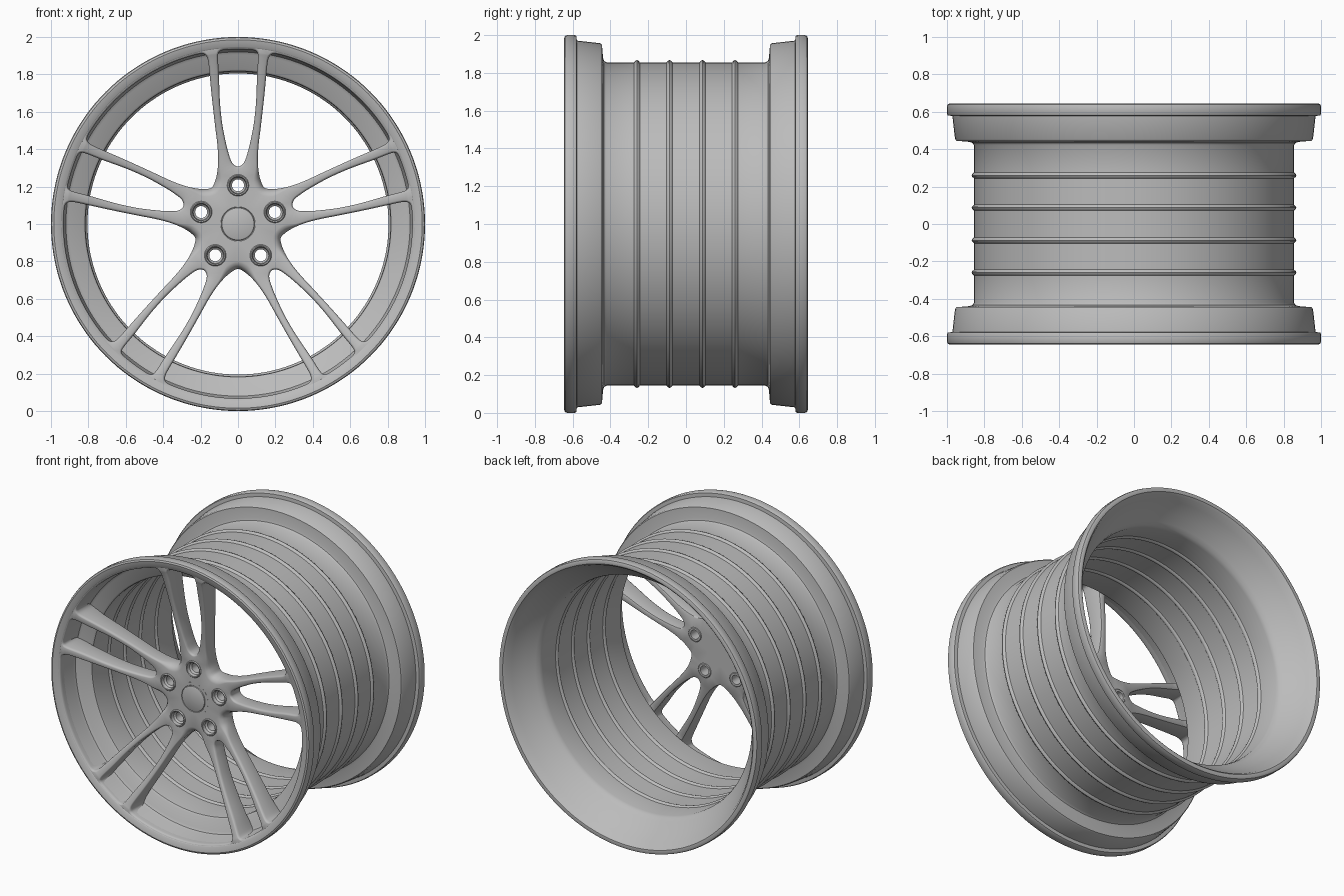
import bpy, bmesh, math
from math import sin, cos, pi, radians, hypot, atan2
from mathutils import Vector
from mathutils.geometry import delaunay_2d_cdt

if "Cube" in bpy.data.objects:
    bpy.data.objects.remove(bpy.data.objects["Cube"])

metal = bpy.data.materials.new("grey_metal")
metal.diffuse_color = (0.5, 0.5, 0.5, 1)
metal.use_nodes = True
metal.node_tree.nodes["Principled BSDF"].inputs["Base Color"].default_value = metal.diffuse_color
SPOKES = [radians(90 + 72 * k) for k in range(5)]


def smooth01(t):
    t = max(0.0, min(1.0, t))
    return t * t * (3 - 2 * t)


def make(name, verts, faces, angle=35):
    me = bpy.data.meshes.new(name)
    me.from_pydata(verts, [], faces)
    obj = bpy.data.objects.new(name, me)
    bpy.context.collection.objects.link(obj)
    bm = bmesh.new()
    bm.from_mesh(me)
    bmesh.ops.remove_doubles(bm, verts=bm.verts, dist=0.0003)
    bmesh.ops.recalc_face_normals(bm, faces=bm.faces)
    bm.to_mesh(me)
    bm.free()
    me.materials.append(metal)
    bpy.ops.object.select_all(action='DESELECT')
    obj.select_set(True)
    bpy.context.view_layer.objects.active = obj
    bpy.ops.object.shade_smooth_by_angle(angle=radians(angle))


def lathe(name, profile, seg, cx=0.0, cz=1.0):
    """Closed (radius, y) profile turned around an axis along y."""
    verts, faces, n = [], [], len(profile)
    for s in range(seg):
        a = 2 * pi * s / seg
        verts += [(cx + r * cos(a), y, cz + r * sin(a)) for r, y in profile]
        t = (s + 1) % seg
        for i in range(n):
            j = (i + 1) % n
            faces.append((s * n + i, s * n + j, t * n + j, t * n + i))
    make(name, verts, faces)


# Rim barrel: outer side with flanges and ribs, inner side with flares
def ribs(base, height, ys):
    out = []
    for y in ys:
        out += [(base, y - 0.016), (base + height * 0.75, y - 0.008), (base + height, y),
                (base + height * 0.75, y + 0.008), (base, y + 0.016)]
    return out


rib_y = [-0.26, -0.087, 0.087, 0.26]
shoulder = [(0.985, -0.645), (0.996, -0.64), (1.0, -0.628), (1.0, -0.588), (0.995, -0.58),
            (0.971, -0.578), (0.957, -0.455), (0.95, -0.445), (0.88, -0.439),
            (0.864, -0.434), (0.855, -0.42)]
outer = shoulder + ribs(0.855, 0.013, rib_y) + [(r, -y) for r, y in reversed(shoulder)]
back_flare = [(0.968, 0.643), (0.955, 0.63), (0.935, 0.59), (0.885, 0.52), (0.84, 0.465),
              (0.822, 0.445), (0.815, 0.42)]
front_flare = [(0.815, -0.43), (0.818, -0.446), (0.828, -0.455), (0.905, -0.472),
               (0.92, -0.482), (0.926, -0.5), (0.934, -0.618), (0.938, -0.63), (0.948, -0.638)]
inner = back_flare + list(reversed(ribs(0.815, -0.01, rib_y))) + front_flare
lathe("rim_barrel", outer + inner, 144)


# Spoke plate outline: smooth closed loops for the border and the windows
def curve_loop(points, sub=5):
    P, n = [Vector(p) for p in points], len(points)
    T = []
    for i in range(n):
        a, b, c = P[i - 1], P[i], P[(i + 1) % n]
        T.append((c - a) / ((b - a).length + (c - b).length))
    out = []
    for i in range(n):
        p, q, j = P[i], P[(i + 1) % n], (i + 1) % n
        d = (q - p).length
        for k in range(sub):
            t = k / sub
            out.append(p * (2 * t**3 - 3 * t * t + 1) + T[i] * d * (t**3 - 2 * t * t + t)
                       + q * (3 * t * t - 2 * t**3) + T[j] * d * (t**3 - t * t))
    return out


def circle(r, cx=0.0, cy=0.0, n=32):
    return [Vector((cx + r * cos(2 * pi * i / n), cy + r * sin(2 * pi * i / n)))
            for i in range(n)]


def window(edge, centre, r_out, n_arc):
    """edge: (radius, angle from the window centre), hub end first; mirrored."""
    last = edge[-1][1]
    arc = [(r_out, last * (1 - 2 * i / n_arc)) for i in range(1, n_arc)]
    full = edge + arc + [(r, -a) for r, a in reversed(edge) if abs(a) > 1e-6]
    return curve_loop([(r * cos(centre + a), r * sin(centre + a)) for r, a in full])


twin_edge = [(0, .307), (.03, .325), (.051, .38), (.066, .44), (.085, .54), (.097, .66),
             (.102, .8), (.107, .89), (.103, .917), (.088, .928)]
side_edge = [(.141, .194), (.125, .222), (.112, .27), (.106, .34), (.110, .42), (.122, .52),
             (.138, .66), (.150, .78), (.158, .86), (.166, .892), (.182, .908), (.21, .908)]
twin = [(hypot(u, v), atan2(u, v)) for u, v in twin_edge]
side = [(hypot(u, v), pi / 5 - atan2(u, v)) for u, v in side_edge]
side[0] = (0.24, 0.0)

loops = [(circle(0.956, n=144), 0.0, 0.0), (circle(0.1, n=48), 0.0, 0.0)]
for a in SPOKES:
    loops.append((window(twin, a, 0.933, 4), 0.011, 1.0))
    loops.append((window(side, a + pi / 5, 0.932, 10), 0.011, 1.0))
    loops.append((circle(0.05, 0.207 * cos(a), 0.207 * sin(a)), 0.0, 0.0))


# Dish of the plate: the hub sits deeper than the rim
def front(r):
    return -0.49 - 0.144 * max(0.0, min(1.0, (r - 0.22) / 0.70)) ** 1.5


def back(r):
    return -0.38 - 0.08 * max(0.0, min(1.0, (r - 0.25) / 0.56))


def hub_shoulder(p):
    """1 at the hub end of a window between two spokes, 0 elsewhere."""
    a = abs((atan2(p.y, p.x) - pi / 2 + pi / 5) % (2 * pi / 5) - pi / 5)
    return smooth01((a - 0.25) / 0.25) * smooth01((0.36 - p.length) / 0.1)


def offset(pts, dist):
    """Move loop points outwards from the loop (into the metal)."""
    res = []
    for i, p in enumerate(pts):
        t = (pts[(i + 1) % len(pts)] - pts[i - 1]).normalized()
        res.append(p + Vector((t.y, -t.x)) * dist[i])
    return res


verts, faces, caps = [], [], ([], [])
for pts, inset, bev in loops:
    if sum(p.cross(q) for p, q in zip(pts, pts[1:] + pts[:1])) < 0:
        pts = pts[::-1]
    w = [hub_shoulder(p) * bev for p in pts]
    f_in = [inset + 0.03 * k for k in w]
    f_dep = [(0.018 + 0.035 * k) * bev for k in w]
    rings = []
    for s, d in ((1, 0), (0.55, 0.12), (0.2, 0.45), (0, 1)):    # rounded front edge
        ring = offset(pts, [s * k for k in f_in])
        rings.append([(p.x, front(p.length) + d * e, p.y + 1) for p, e in zip(ring, f_dep)])
    for s, d in ((0, 1), (0.3, 0.3), (1, 0)):                   # rounded back edge
        ring = offset(pts, [s * inset * 0.8] * len(pts))
        rings.append([(p.x, back(p.length) - d * 0.01 * bev, p.y + 1) for p in ring])
    caps[0].append([Vector((x, z - 1)) for x, y, z in rings[0]])
    caps[1].append([Vector((x, z - 1)) for x, y, z in rings[-1]])
    base, n = len(verts), len(pts)
    for ring in rings:
        verts += ring
    for k in range(len(rings) - 1):
        for i in range(n):
            j = (i + 1) % n
            faces.append((base + k * n + i, base + k * n + j,
                          base + (k + 1) * n + j, base + (k + 1) * n + i))


def inside(x, y, segs):
    odd = False
    for ax, ay, bx, by in segs:
        if (ay > y) != (by > y) and x < (bx - ax) * (y - ay) / (by - ay) + ax:
            odd = not odd
    return odd


# Front and back faces of the spoke plate
for cap, depth in zip(caps, (front, back)):
    pts, edges, segs = [], [], []
    for lp in cap:
        b, n = len(pts), len(lp)
        pts += lp
        edges += [(b + i, b + (i + 1) % n) for i in range(n)]
        segs += [(*lp[i], *lp[(i + 1) % n]) for i in range(n)]
    vs, _, fs, *_ = delaunay_2d_cdt(pts, edges, [], 0, 1e-6)
    base = len(verts)
    verts += [(v.x, depth(v.length), v.y + 1) for v in vs]
    for f in fs:
        c = sum((vs[i] for i in f), Vector((0, 0))) / len(f)
        if inside(c.x, c.y, segs):
            faces.append(tuple(base + i for i in f))
make("spokes", verts, faces, 40)

# Centre cap with a thin groove around it
lathe("centre_cap", [(0, -.497), (.08, -.497), (.086, -.494), (.088, -.488), (.090, -.488),
                     (.092, -.491), (.112, -.491), (.112, -.379), (0, -.379)], 64)

# Bolt seats with open holes
seat = [(.058, -.46), (.058, -.493), (.053, -.499), (.047, -.497), (.043, -.475),
        (.032, -.465), (.032, -.378), (.045, -.378), (.058, -.39)]
for i, a in enumerate(SPOKES):
    lathe("bolt_seat_%d" % (i + 1), seat, 32, 0.207 * cos(a), 1 + 0.207 * sin(a))
